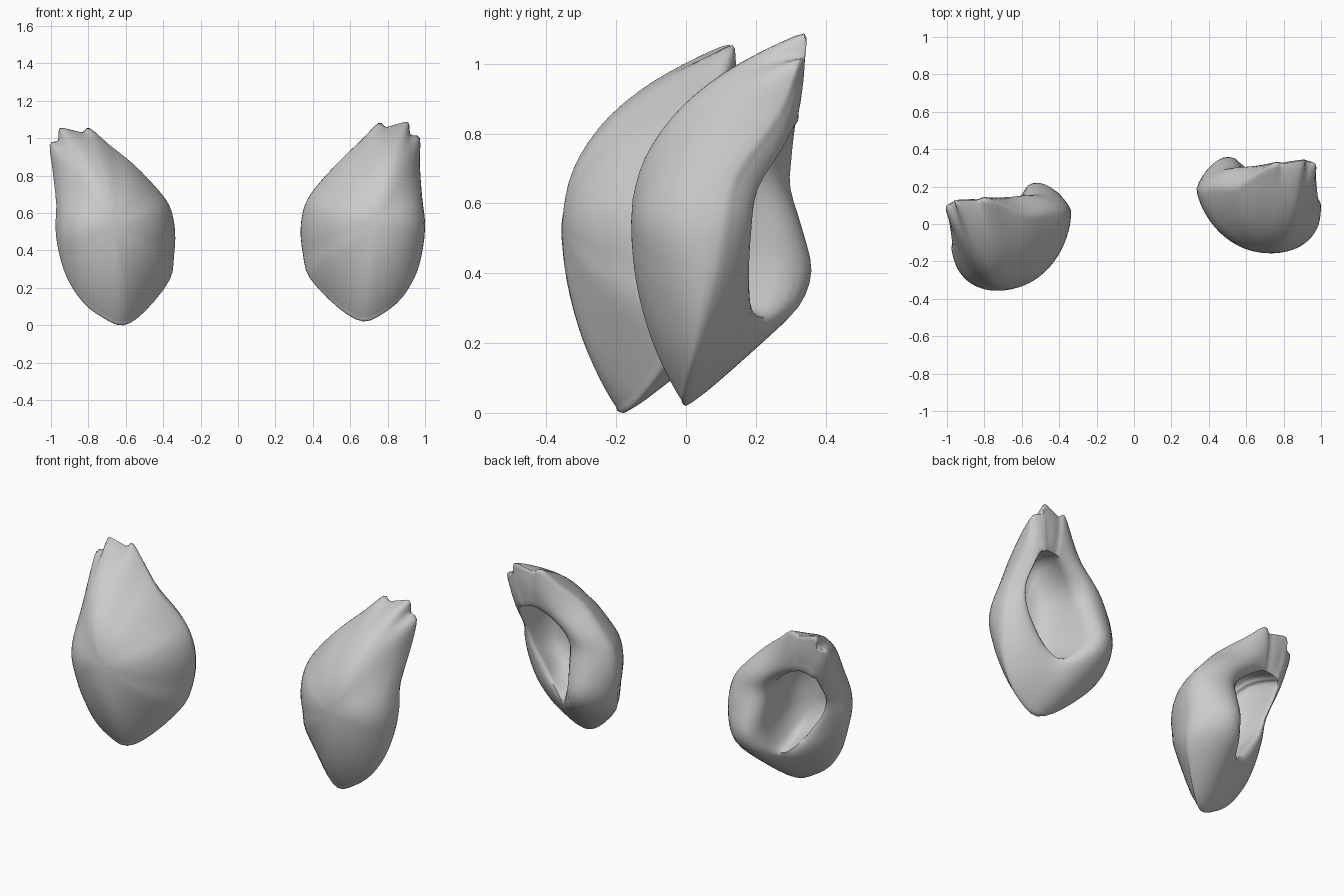
import bpy, bmesh, math
from mathutils import Vector, Matrix

if "Cube" in bpy.data.objects:
    bpy.data.objects.remove(bpy.data.objects["Cube"])

# silhouette of the shell seen from the front (x, y, z), starting at the bottom tip
SIL = [(.67, 0, .02), (.54, .05, .09), (.385, .13, .25), (.347, .18, .38), (.335, .19, .52),
       (.36, .19, .65), (.43, .20, .755), (.55, .20, .885), (.66, .27, .99), (.75, .32, 1.08),
       (.79, .32, 1.06), (.84, .33, 1.072), (.91, .34, 1.085), (.922, .335, 1.02), (.972, .315, 1.0),
       (.972, .26, .86), (.985, .13, .68), (1.0, .10, .55), (.99, .08, .42), (.955, .05, .28),
       (.88, .02, .15), (.78, 0, .065)]
# edge of the rear opening, matching the silhouette point by point
RIM = [(.69, .21, .275), (.65, .24, .28), (.61, .28, .33), (.585, .29, .42), (.585, .28, .53),
       (.60, .25, .64), (.64, .25, .72), (.70, .27, .78), (.75, .29, .815), (.78, .30, .83),
       (.80, .30, .835), (.83, .305, .835), (.86, .31, .83), (.88, .31, .82), (.90, .30, .81),
       (.915, .26, .74), (.92, .20, .64), (.89, .178, .53), (.835, .17, .44), (.785, .175, .36),
       (.74, .185, .31), (.71, .195, .285)]
# how far the rolled rim swells backwards
BULGE = [.035, .055, .10, .115, .09, .075, .075, .07, .04, .02, .015,
         .015, .01, .01, .015, .02, .025, .035, .04, .04, .035, .035]
APEX = Vector((.73, -.157, .55))
FLOOR = Vector((.76, 0, .53))


def spline(a, b, c, d, t):
    return b + (c - a) * (t / 2) + (a * 2 - b * 5 + c * 4 - d) * (t * t / 2) \
        + (b * 3 - a - c * 3 + d) * (t ** 3 / 2)


def refine(pts, n, closed):
    out, m = [], len(pts)
    pick = (lambda i: pts[i % m]) if closed else (lambda i: pts[max(0, min(m - 1, i))])
    for i in range(m if closed else m - 1):
        out += [spline(*(pick(i + k) for k in (-1, 0, 1, 2)), j / n) for j in range(n)]
    return out if closed else out + [pts[-1]]


def front(sharp, soft, s):
    """Point on the domed front, s = 0 at the apex and 1 on the silhouette."""
    edge = soft.lerp(sharp, s ** 20)
    d = Vector((edge.x - APEX.x, edge.z - APEX.z))
    u = d.normalized()
    e = .52 - .12 * u.x + .42 * max(0, -u.y) ** 2 + .27 * max(0, u.y) ** 2
    y = edge.y + (APEX.y - edge.y) * (1 - s ** 2.1) ** e
    return Vector((APEX.x + d.x * s, y, APEX.z + d.y * s))


def cavity(sil, rim, k, f):
    """Point inside the hollow; the roof and the outer wall are undercut."""
    p = rim.lerp(FLOOR, k)
    lift = max(0, rim.z - .6) * .9 * (1 - k) * f
    out = (sil.x - rim.x) * max(0, min(1, (rim.x - .72) * 8)) * .45 * (1 - k) * f
    return Vector((p.x + out, rim.y + (FLOOR.y - rim.y) * f, p.z + lift))


def build_shell(name, xform):
    sil = refine([Vector(p) for p in SIL], 3, True)
    rim = refine([Vector(p) for p in RIM], 3, True)
    bulge = refine(BULGE, 3, True)
    n = len(sil)
    # smooth the toothed end away from the dome so the notches stay short
    soft = sil[:]
    for _ in range(14):
        soft = [(soft[i - 1] + soft[i] * 2 + soft[(i + 1) % n]) / 4
                if 23 < i < 47 else soft[i] for i in range(n)]
    bm = bmesh.new()
    cols = []
    for i in range(n):
        # front dome, rolled rim, then cavity wall and floor
        path = [front(sil[i], soft[i], s) for s in (.12, .27, .42, .57, .7, .82, .92, .975, 1)]
        path += [sil[i].lerp(rim[i], k) + Vector((0, bulge[i] * math.sin(math.pi * k) ** .6, 0))
                 for k in (.12, .32, .55, .8)]
        path.append(rim[i])
        path += [cavity(sil[i], rim[i], k, f)
                 for k, f in ((.08, .25), (.22, .6), (.45, .87), (.8, .99))]
        cols.append([bm.verts.new(p) for p in refine(path, 2, False)])
    for i in range(n):
        a, b = cols[i], cols[(i + 1) % n]
        for j in range(len(a) - 1):
            bm.faces.new((a[j], a[j + 1], b[j + 1], b[j]))
    for j, p in ((0, APEX), (-1, FLOOR)):
        c = bm.verts.new(p)
        for i in range(n):
            bm.faces.new((c, cols[i][j], cols[(i + 1) % n][j]))
    bmesh.ops.transform(bm, matrix=xform, verts=bm.verts)
    bmesh.ops.recalc_face_normals(bm, faces=bm.faces)
    me = bpy.data.meshes.new(name)
    bm.to_mesh(me)
    bm.free()
    ob = bpy.data.objects.new(name, me)
    bpy.context.collection.objects.link(ob)
    bpy.context.view_layer.objects.active = ob
    ob.select_set(True)
    bpy.ops.object.shade_smooth_by_angle(angle=math.radians(60))
    ob.select_set(False)


build_shell("right_shell", Matrix.Identity(4))

# left shell: mirrored, turned outwards, leaning and set further forward
pivot = Vector((-.67, .10, .55))
left = (Matrix.Translation(pivot + Vector((.018, -.176, -.022)))
        @ Matrix.Rotation(math.radians(-2), 4, 'Y') @ Matrix.Rotation(math.radians(11), 4, 'Z')
        @ Matrix.Diagonal((1, 1.04, 1, 1)) @ Matrix.Translation(-pivot)
        @ Matrix.Diagonal((-1, 1, 1, 1)))
build_shell("left_shell", left)
